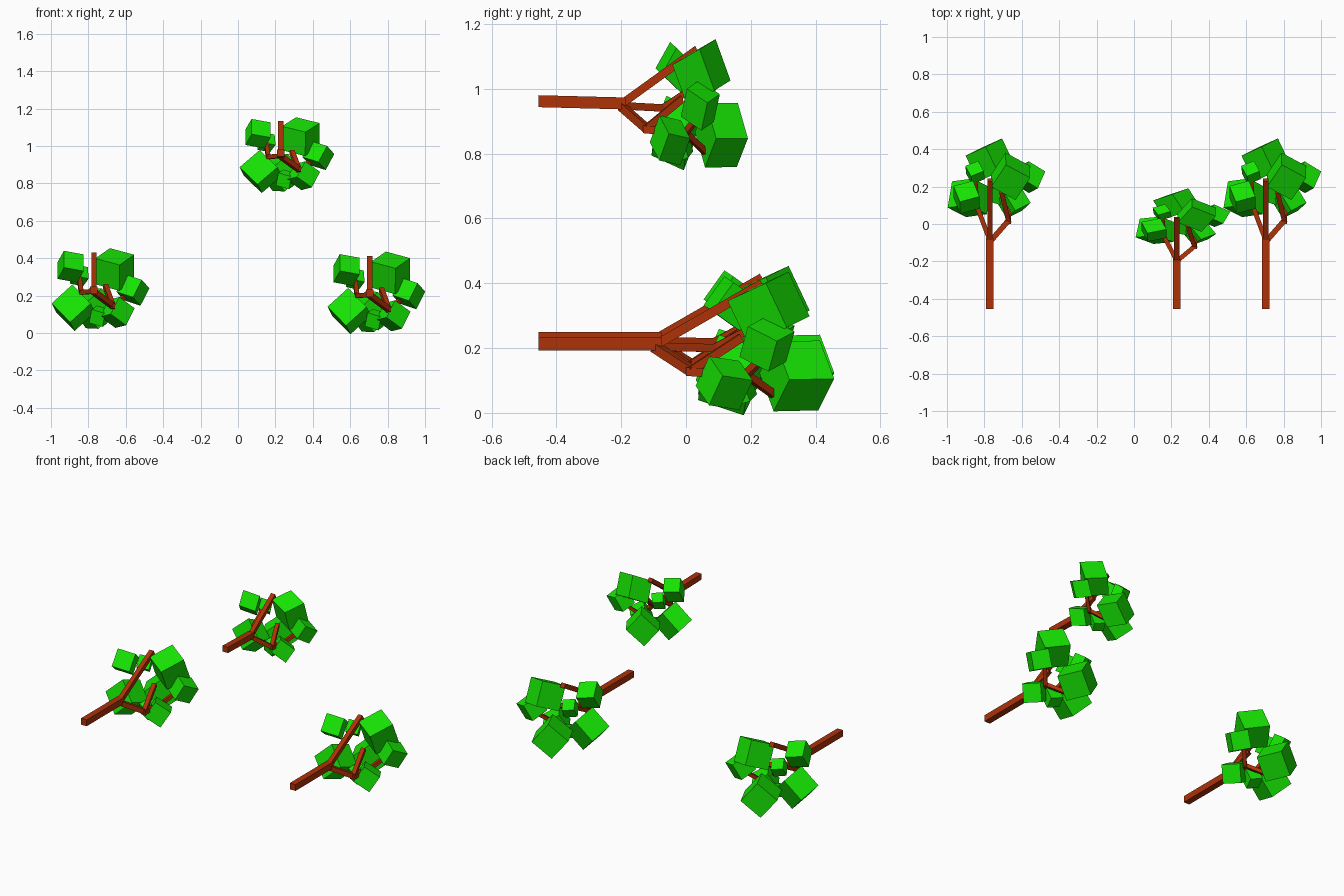
import bpy, bmesh
from mathutils import Matrix, Vector

if "Cube" in bpy.data.objects:
    bpy.data.objects.remove(bpy.data.objects["Cube"])


def material(name, rgb):
    m = bpy.data.materials.new(name)
    m.diffuse_color = (*rgb, 1)
    m.use_nodes = True
    m.node_tree.nodes["Principled BSDF"].inputs["Base Color"].default_value = m.diffuse_color
    return m


BARK = material("bark_brown", (0.42, 0.032, 0.002))
LEAF = material("leaf_green", (0.008, 0.78, 0.001))


def box(name, center, axes, size, tree, mat):
    """Box with the given unit axes and side lengths, placed by the tree matrix."""
    rot = Matrix(axes).transposed().to_4x4()
    bm = bmesh.new()
    bmesh.ops.create_cube(bm, size=1, matrix=tree @ Matrix.Translation(center)
                          @ rot @ Matrix.Diagonal((*size, 1)))
    bmesh.ops.recalc_face_normals(bm, faces=bm.faces)
    me = bpy.data.meshes.new(name)
    bm.to_mesh(me)
    bm.free()
    me.materials.append(mat)
    bpy.context.collection.objects.link(bpy.data.objects.new(name, me))


def stick(name, a, b, width, tree):
    """Square rod from a to b."""
    a, b = Vector(a), Vector(b)
    d = (b - a).normalized()
    side = d.cross(Vector((0, 0, 1))).normalized()
    box(name, (a + b) / 2, (side, d, side.cross(d)),
        (width, (b - a).length, width), tree, BARK)


def leaf(name, center, size, e1, e2, tree):
    """Cube whose first two edge directions are e1 and e2."""
    u = Vector(e1).normalized()
    v = Vector(e2)
    v = (v - u * v.dot(u)).normalized()
    box(name, center, (u, v, u.cross(v)), (size,) * 3, tree, LEAF)


# Branch segments: start, end, width (y runs along the trunk)
BRANCHES = {
    "trunk": ((0, -.455, 0), (0, -.075, 0), .04),
    "main_branch": ((0, -.09, 0), (0, .235, .187), .029),
    "left_branch": ((0, -.09, -.008), (-.068, .09, -.012), .025),
    "left_twig": ((-.068, .08, -.015), (-.08, .25, .075), .024),
    "right_branch": ((0, -.095, -.01), (.1, .02, -.085), .029),
    "right_upper_twig": ((.1, .01, -.085), (.062, .17, .02), .026),
    "right_lower_branch": ((.1, .0, -.085), (.1, .19, -.095), .026),
    "right_outer_twig": ((.1, .18, -.098), (.165, .25, -.03), .022),
    "back_twig": ((.1, .18, -.09), (0, .285, -.165), .022),
}

# Leaf cubes: center, size, two edge directions
LEAVES = {
    "top_right_leaf": ((.11, .255, .11), .152, (.13, -.07, -.035), (-.06, -.15, -.07)),
    "top_left_leaf": ((-.125, .143, .125), .110, (.11, .03, -.02), (0, -.065, -.09)),
    "lower_left_leaf": ((-.11, .14, -.095), .15, (.11, .015, .10), (.12, -.05, -.09)),
    "outer_right_leaf": ((.208, .25, 0), .108, (.09, -.055, -.03), (-.03, -.037, -.1)),
    "lower_right_leaf": ((.125, .118, -.12), .11, (-.05, -.046, -.1), (.08, .04, -.06)),
    "back_leaf": ((0, .342, -.098), .153, (.11, .05, .10), (.10, .05, -.11)),
    "small_upper_leaf": ((-.08, .275, .078), .075, (.1, .04, -.02), (0, .06, .08)),
    "small_lower_leaf": ((.03, .16, -.14), .078, (.1, -.03, -.03), (.02, .09, .03)),
}

# Trees: trunk axis x and z, scale, droop of z along y
TREES = {
    "left_tree": (-.77, .23, (1, 1, 1), 0),
    "right_tree": (.705, .212, (1, 1, 1), 0),
    "upper_tree": (.228, .962, (.97, .708, .92), -.02),
}

for tree_name, (x, z, scale, droop) in TREES.items():
    shear = Matrix.Identity(4)
    shear[2][1] = droop
    matrix = (Matrix.Translation((x, -.455, z)) @ Matrix.Diagonal((*scale, 1))
              @ shear @ Matrix.Translation((0, .455, 0)))
    for part, args in BRANCHES.items():
        stick(f"{tree_name}_{part}", *args, matrix)
    for part, args in LEAVES.items():
        leaf(f"{tree_name}_{part}", *args, matrix)
